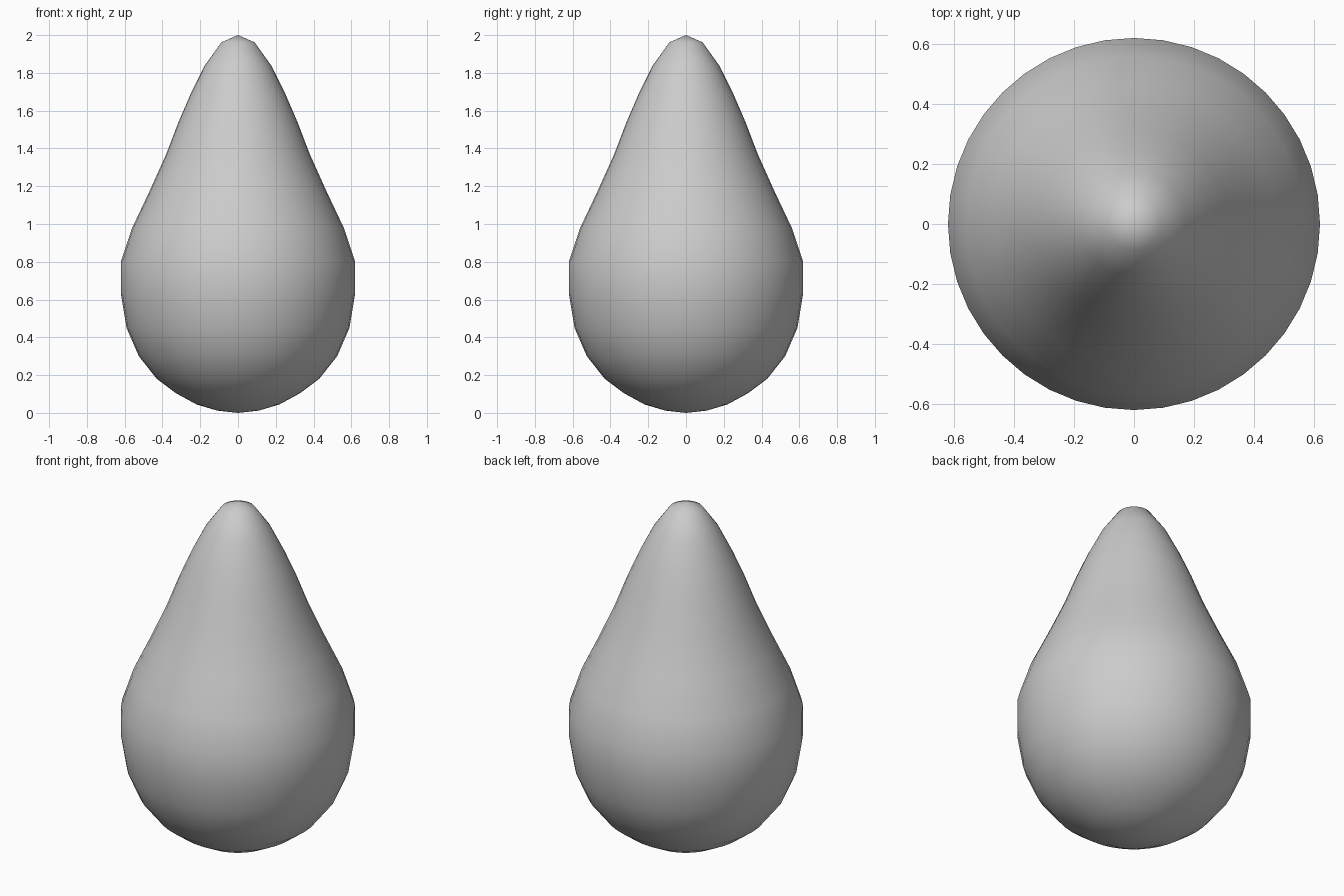
import bpy, bmesh, math

if "Cube" in bpy.data.objects:
    bpy.data.objects.remove(bpy.data.objects["Cube"])

# Half outline of the drop: (radius, height), bottom to tip
profile = [(0, 0), (0.11, 0.012), (0.22, 0.045), (0.33, 0.105), (0.43, 0.18),
           (0.525, 0.30), (0.59, 0.45), (0.62, 0.63), (0.62, 0.80), (0.56, 0.98),
           (0.47, 1.17), (0.38, 1.37), (0.315, 1.54), (0.25, 1.69),
           (0.175, 1.84), (0.088, 1.962), (0, 2.0)]

# Spin the outline around z
bm = bmesh.new()
verts = [bm.verts.new((r, 0, z)) for r, z in profile]
edges = [bm.edges.new(pair) for pair in zip(verts, verts[1:])]
bmesh.ops.spin(bm, geom=verts + edges, cent=(0, 0, 0), axis=(0, 0, 1),
               angle=math.tau, steps=40, use_merge=False)
bmesh.ops.remove_doubles(bm, verts=bm.verts, dist=0.0005)
bmesh.ops.recalc_face_normals(bm, faces=bm.faces)
for face in bm.faces:
    face.smooth = True

# Smooth teardrop body
mesh = bpy.data.meshes.new("teardrop_body")
bm.to_mesh(mesh)
bm.free()
body = bpy.data.objects.new("teardrop_body", mesh)
bpy.context.collection.objects.link(body)
